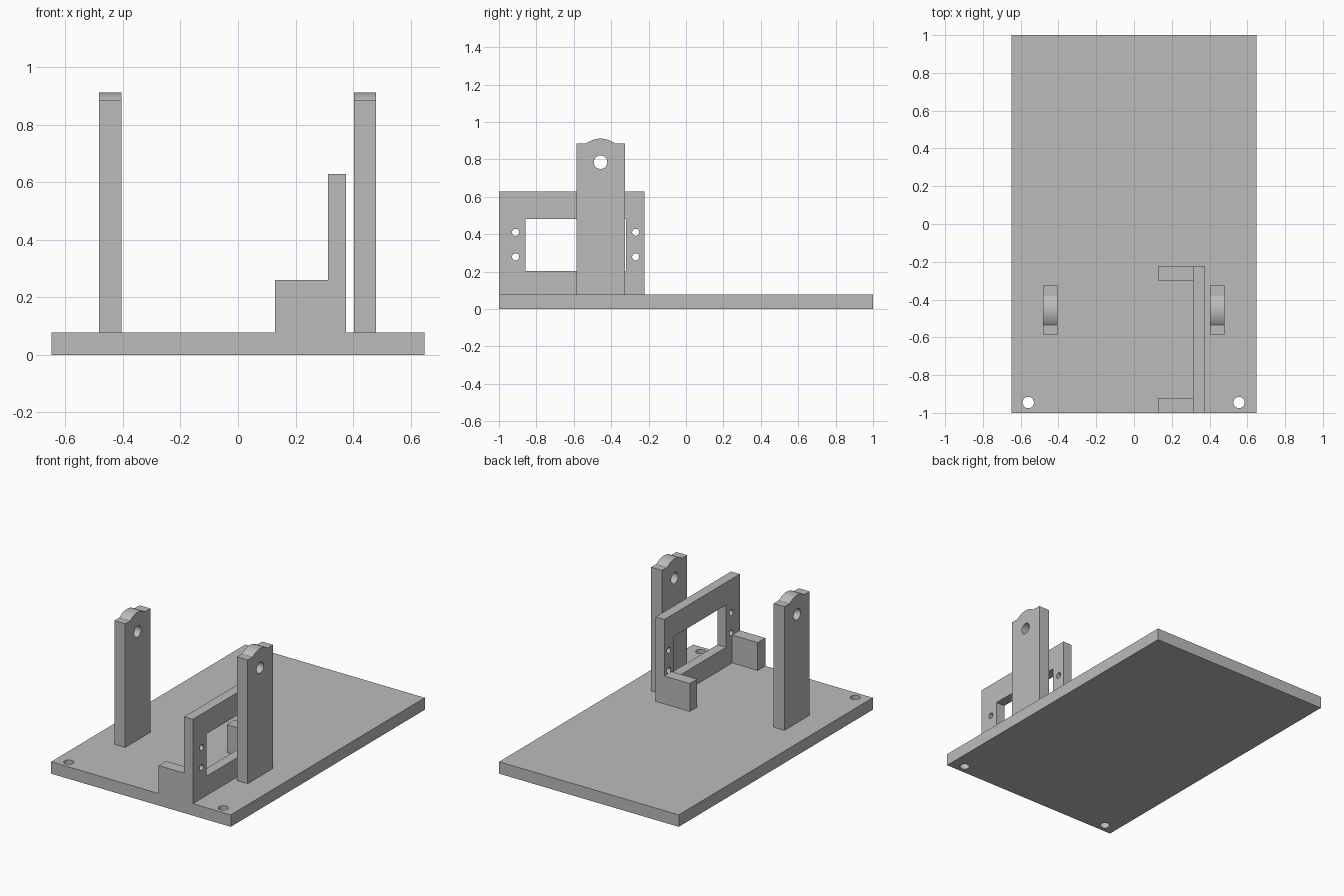
import bpy
import bmesh
from math import cos, sin, pi, asin
from mathutils import Vector

cube = bpy.data.objects.get("Cube")
if cube:
    bpy.data.objects.remove(cube, do_unlink=True)

grey = bpy.data.materials.new("plain grey")
grey.use_nodes = True
grey.diffuse_color = (0.5, 0.5, 0.5, 1)
grey.node_tree.nodes["Principled BSDF"].inputs["Base Color"].default_value = (0.5, 0.5, 0.5, 1)


def rect(u0, u1, v0, v1):
    return [(u0, v0), (u1, v0), (u1, v1), (u0, v1)]


def circle(u, v, r, n=32):
    return [(u + r * cos(2 * pi * i / n), v + r * sin(2 * pi * i / n)) for i in range(n)]


def plate(name, outlines, start, end, upright=True):
    """Fill an outline with holes and extrude it along x (upright) or z."""
    def place(u, v):
        return (start, u, v) if upright else (u, v, start)
    axis = Vector((1, 0, 0)) if upright else Vector((0, 0, 1))
    bm = bmesh.new()
    edges = []
    for outline in outlines:
        verts = [bm.verts.new(place(u, v)) for u, v in outline]
        edges += [bm.edges.new((verts[i - 1], verts[i])) for i in range(len(verts))]
    bmesh.ops.triangle_fill(bm, edges=edges, use_beauty=True, normal=axis)
    ext = bmesh.ops.extrude_face_region(bm, geom=bm.faces[:], use_keep_orig=True)
    moved = [g for g in ext["geom"] if isinstance(g, bmesh.types.BMVert)]
    bmesh.ops.translate(bm, verts=moved, vec=axis * (end - start))
    bmesh.ops.recalc_face_normals(bm, faces=bm.faces[:])
    mesh = bpy.data.meshes.new(name)
    bm.to_mesh(mesh)
    bm.free()
    mesh.materials.append(grey)
    obj = bpy.data.objects.new(name, mesh)
    bpy.context.collection.objects.link(obj)
    bpy.ops.object.select_all(action="DESELECT")
    obj.select_set(True)
    bpy.context.view_layer.objects.active = obj
    bpy.ops.object.shade_smooth_by_angle(angle=0.35)
    return obj


FLOOR = 0.078

# Base board with two mounting holes at the front
plate("base_board", [rect(-0.648, 0.648, -1, 1),
                     circle(-0.56, -0.945, 0.03), circle(0.556, -0.945, 0.03)],
      0, FLOOR, upright=False)

# Two posts with a domed top concentric with the axle hole
axle_y, axle_z, dome, shoulder = -0.457, 0.785, 0.126, 0.885
half = asin((shoulder - axle_z) / dome)
arc = [half + (pi - 2 * half) * i / 16 for i in range(17)]
post = [(-0.586, FLOOR), (-0.326, FLOOR), (-0.326, shoulder)]
post += [(axle_y + dome * cos(a), axle_z + dome * sin(a)) for a in arc]
post += [(-0.586, shoulder)]
for name, x in (("right_post", -0.482), ("left_post", 0.402)):
    plate(name, [post, circle(axle_y, axle_z, 0.036)], x, x + 0.078)

# Upright bracket with a window and four screw holes
screws = [circle(y, z, 0.019, 24) for y in (-0.911, -0.269) for z in (0.279, 0.41)]
plate("bracket_frame", [rect(-1, -0.222, FLOOR, 0.628),
                        rect(-0.858, -0.322, 0.204, 0.48)] + screws, 0.312, 0.375)

# Bracket feet
for name, y0, y1 in (("front_foot", -1, -0.922), ("back_foot", -0.298, -0.222)):
    plate(name, [rect(y0, y1, FLOOR, 0.26)], 0.128, 0.312)
